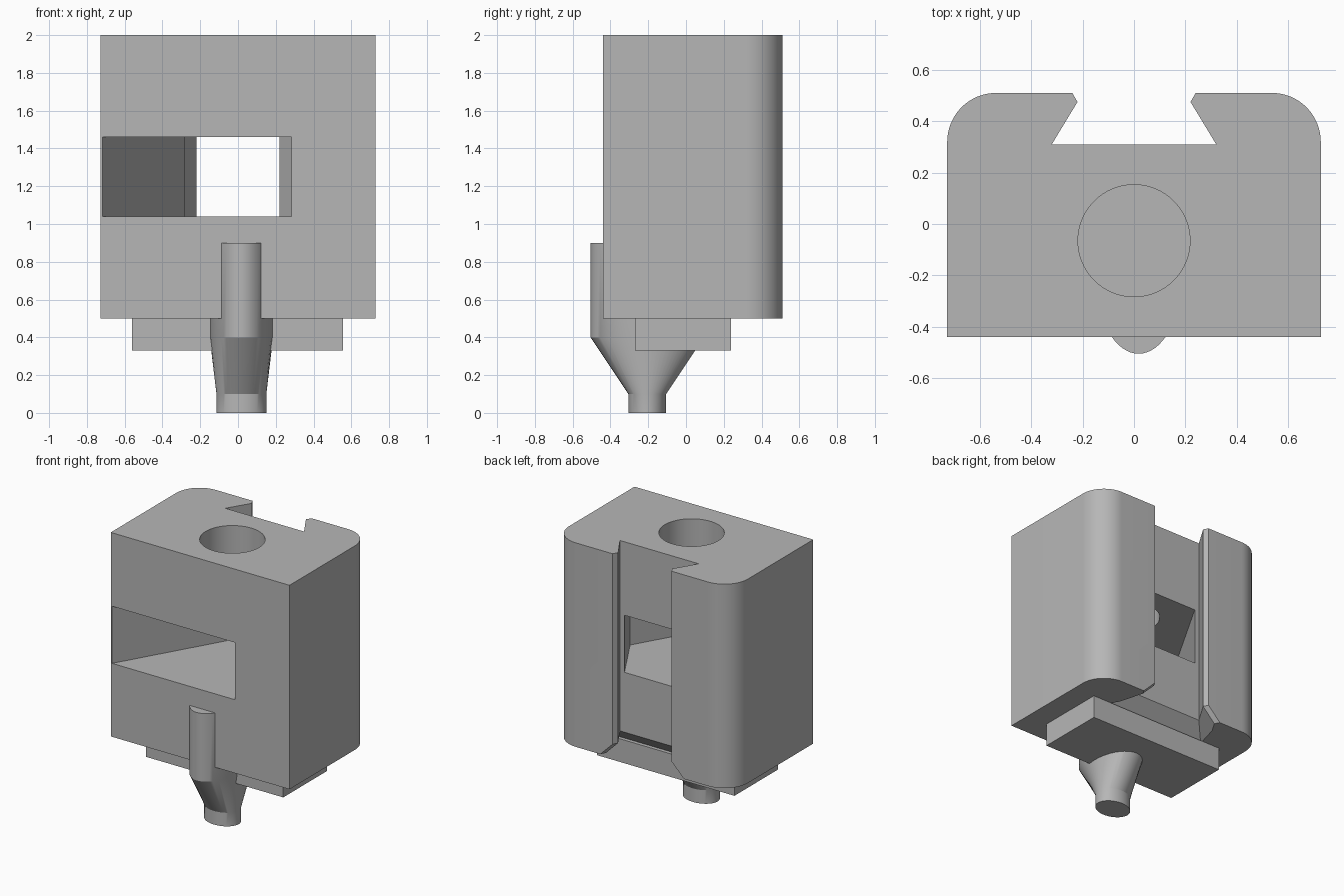
import bpy
import bmesh
from math import sin, cos, pi, radians

cube = bpy.data.objects.get("Cube")
if cube:
    bpy.data.objects.remove(cube, do_unlink=True)

grey = bpy.data.materials.new("plain grey")
grey.use_nodes = True
grey.diffuse_color = (0.47, 0.47, 0.47, 1)
grey.node_tree.nodes["Principled BSDF"].inputs["Base Color"].default_value = (0.47, 0.47, 0.47, 1)


def loft(name, levels):
    """Solid through matching outlines, each level being (z, [(x, y), ...])."""
    bm = bmesh.new()
    rings = [[bm.verts.new((x, y, z)) for x, y in outline] for z, outline in levels]
    n = len(rings[0])
    for low, high in zip(rings, rings[1:]):
        for i in range(n):
            j = (i + 1) % n
            bm.faces.new((low[i], low[j], high[j], high[i]))
    bm.faces.new(rings[0][::-1])
    bm.faces.new(rings[-1])
    bmesh.ops.recalc_face_normals(bm, faces=bm.faces)
    mesh = bpy.data.meshes.new(name)
    bm.to_mesh(mesh)
    bm.free()
    mesh.materials.append(grey)
    obj = bpy.data.objects.new(name, mesh)
    bpy.context.collection.objects.link(obj)
    return obj


def prism(name, outline, z0, z1):
    return loft(name, [(z0, outline), (z1, outline)])


def ellipse(cx, cy, rx, ry, n=64):
    return [(cx + rx * cos(2 * pi * i / n), cy + ry * sin(2 * pi * i / n)) for i in range(n)]


def cut(obj, cutter):
    """Apply a boolean difference, then drop the cutter."""
    mod = obj.modifiers.new("cut", 'BOOLEAN')
    mod.operation = 'DIFFERENCE'
    mod.solver = 'EXACT'
    mod.object = cutter
    select(obj)
    bpy.ops.object.modifier_apply(modifier=mod.name)
    bpy.data.objects.remove(cutter, do_unlink=True)


def select(obj):
    bpy.ops.object.select_all(action='DESELECT')
    bpy.context.view_layer.objects.active = obj
    obj.select_set(True)


# Body: block with two rounded back corners
W, FRONT, BACK, R = 0.727, -0.44, 0.51, 0.19
arc = [(W - R + R * cos(t * pi / 32), BACK - R + R * sin(t * pi / 32)) for t in range(17)]
half = [(W, FRONT)] + arc
body = prism("body", half + [(-x, y) for x, y in reversed(half)], 0.5, 2.0)


# Dovetail channel down the back, flared at its lower end
def dovetail(d):
    side = [(0.32 + d, 0.31 - d), (0.22 + d, 0.475), (0.263 + d, 0.55)]
    return side + [(-x, y) for x, y in reversed(side)]


cut(body, loft("channel_cutter", [(0.4, dovetail(0.2)), (0.6, dovetail(0)), (2.1, dovetail(0))]))

# Nut pocket: hexagon with a slanted side opening to the front
CY, HEX = -0.065, 0.5
flat = HEX * cos(pi / 6)
reach = 0.5
pocket = [(-HEX - reach / 3 ** 0.5, CY - reach), (HEX - reach / 3 ** 0.5, CY - reach),
          (HEX, CY), (HEX / 2, CY + flat), (-HEX / 2, CY + flat)]
cut(body, prism("pocket_cutter", pocket, 1.04, 1.46))

# Round bolt hole from the top into the pocket
cut(body, prism("hole_cutter", ellipse(0, CY, 0.218, 0.218), 1.25, 2.1))

# Locating plate underneath
plate = prism("base_plate", [(-0.56, -0.27), (0.557, -0.27), (0.557, 0.237), (-0.56, 0.237)], 0.33, 0.5)

# Nozzle: narrow tip, flaring neck and an oval column against the front
tip = ellipse(0.018, -0.205, 0.132, 0.1)
column = ellipse(0.018, -0.205, 0.168, 0.3)
nozzle = loft("nozzle", [(0, tip), (0.1, tip), (0.4, column), (0.9, column)])

for obj in (body, plate, nozzle):
    select(obj)
    bpy.ops.object.shade_smooth_by_angle(angle=radians(25))
